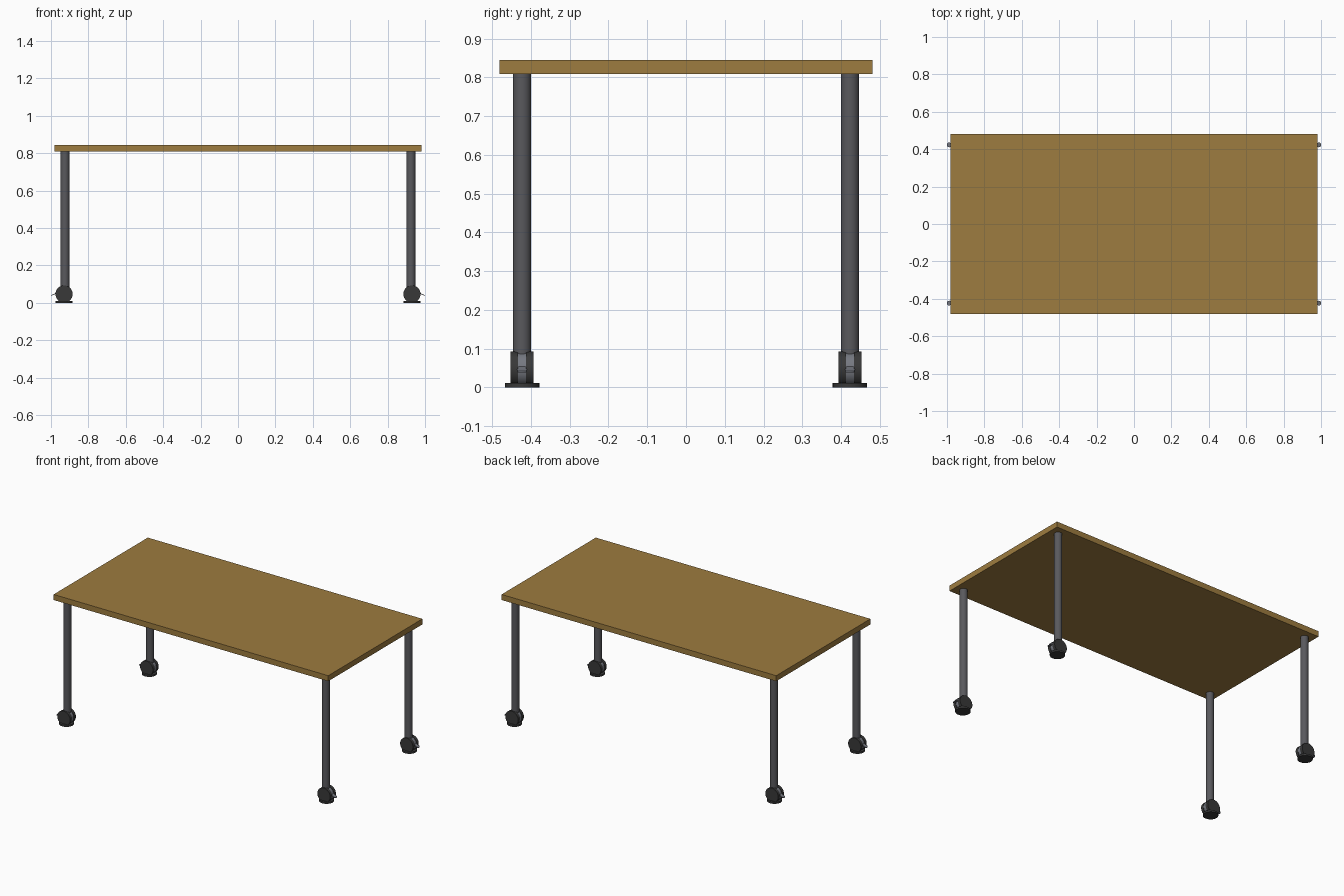
import bpy, bmesh
from math import radians
from mathutils import Matrix

if "Cube" in bpy.data.objects:
    bpy.data.objects.remove(bpy.data.objects["Cube"])


def material(name, rgb):
    m = bpy.data.materials.new(name)
    m.diffuse_color = (*rgb, 1)
    m.use_nodes = True
    m.node_tree.nodes["Principled BSDF"].inputs["Base Color"].default_value = m.diffuse_color
    return m


WOOD = material("wood", (0.34, 0.20, 0.05))
METAL = material("dark_metal", (0.10, 0.10, 0.11))
RUBBER = material("black_rubber", (0.04, 0.04, 0.04))
STEEL = material("grey_steel", (0.18, 0.19, 0.22))


def finish(name, bm, mat, smooth=True):
    bmesh.ops.recalc_face_normals(bm, faces=bm.faces)
    me = bpy.data.meshes.new(name)
    bm.to_mesh(me)
    bm.free()
    me.materials.append(mat)
    ob = bpy.data.objects.new(name, me)
    bpy.context.collection.objects.link(ob)
    if smooth:
        bpy.ops.object.select_all(action='DESELECT')
        ob.select_set(True)
        bpy.context.view_layer.objects.active = ob
        bpy.ops.object.shade_smooth_by_angle(angle=radians(35))
    return ob


def add_cyl(bm, r, depth, center, axis='Z', seg=32):
    rot = Matrix.Rotation(radians(90), 4, 'X') if axis == 'Y' else Matrix()
    bmesh.ops.create_cone(bm, cap_ends=True, segments=seg, radius1=r, radius2=r,
                          depth=depth, matrix=Matrix.Translation(center) @ rot)


# Table top
bm = bmesh.new()
bmesh.ops.create_cube(bm, size=1, matrix=Matrix.Translation((0, 0, 0.826))
                      @ Matrix.Diagonal((1.964, 0.962, 0.036, 1)))
finish("table_top", bm, WOOD, smooth=False)

# Brake lever stations: outward x, z, half width
LEVER = [(0.030, 0.056, 0.009), (0.046, 0.053, 0.009), (0.056, 0.047, 0.011),
         (0.064, 0.044, 0.013), (0.071, 0.041, 0.011), (0.075, 0.040, 0.005)]

for sx, side in ((-1, "left"), (1, "right")):
    for sy, end in ((-1, "front"), (1, "back")):
        tag = f"{end}_{side}"
        x, y = sx * 0.925, sy * 0.423

        # Leg tube
        bm = bmesh.new()
        add_cyl(bm, 0.0235, 0.73, (x, y, 0.445))
        finish(f"{tag}_leg", bm, METAL)

        # Twin caster wheels
        bm = bmesh.new()
        for off in (-0.020, 0.020):
            add_cyl(bm, 0.046, 0.019, (x + sx * 0.005, y + off, 0.047), 'Y')
        finish(f"{tag}_caster_wheels", bm, RUBBER)

        # Hub housing between the wheels
        bm = bmesh.new()
        add_cyl(bm, 0.0435, 0.0215, (x + sx * 0.005, y, 0.047), 'Y')
        finish(f"{tag}_caster_housing", bm, STEEL)

        # Floor disc
        bm = bmesh.new()
        add_cyl(bm, 0.0445, 0.011, (x + sx * 0.005, y, 0.0055))
        finish(f"{tag}_floor_disc", bm, RUBBER)

        # Brake lever
        bm = bmesh.new()
        rings = []
        for px, pz, w in LEVER:
            rings.append([bm.verts.new((x + sx * px, y + dy, pz + dz)) for dy, dz in
                          ((-w, -0.002), (w, -0.002), (w, 0.002), (-w, 0.002))])
        for a, b in zip(rings, rings[1:]):
            for i in range(4):
                j = (i + 1) % 4
                bm.faces.new((a[i], a[j], b[j], b[i]))
        bm.faces.new(rings[0])
        bm.faces.new(rings[-1])
        finish(f"{tag}_brake_lever", bm, STEEL)
